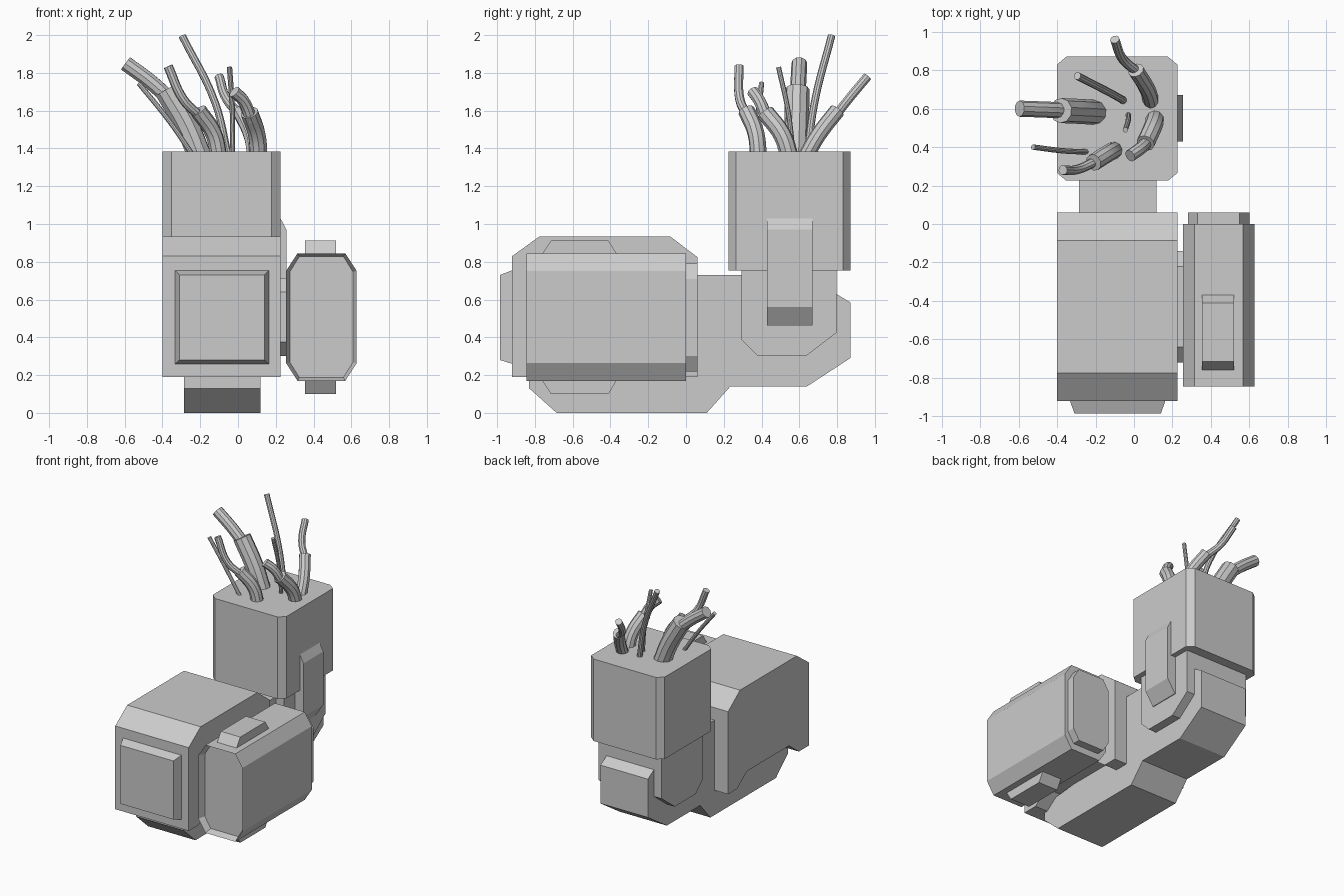
import bpy, bmesh
from mathutils import Vector

if "Cube" in bpy.data.objects:
    bpy.data.objects.remove(bpy.data.objects["Cube"])


def finish(name, bm):
    bmesh.ops.recalc_face_normals(bm, faces=bm.faces)
    me = bpy.data.meshes.new(name)
    bm.to_mesh(me)
    bm.free()
    ob = bpy.data.objects.new(name, me)
    bpy.context.collection.objects.link(ob)
    return ob


def loft(name, axis, sections, recess=None):
    """Join matching profiles; sections = [(position, [(a, b), ...]), ...]."""
    place = {'x': lambda p, a, b: (p, a, b),
             'y': lambda p, a, b: (a, p, b),
             'z': lambda p, a, b: (a, b, p)}[axis]
    bm = bmesh.new()
    rings = [[bm.verts.new(place(p, a, b)) for a, b in prof] for p, prof in sections]
    for r, s in zip(rings, rings[1:]):
        for i in range(len(r)):
            j = (i + 1) % len(r)
            bm.faces.new((r[i], r[j], s[j], s[i]))
    first = bm.faces.new(rings[0])
    bm.faces.new(rings[-1])
    bmesh.ops.recalc_face_normals(bm, faces=bm.faces)
    if recess:
        bmesh.ops.inset_region(bm, faces=[first], thickness=recess[0], depth=0)
        bmesh.ops.translate(bm, verts=first.verts[:], vec=recess[1])
    return finish(name, bm)


def prism(name, axis, lo, hi, prof, **kw):
    return loft(name, axis, [(lo, prof), (hi, prof)], **kw)


def rect(a0, a1, b0, b1):
    return [(a0, b0), (a1, b0), (a1, b1), (a0, b1)]


def octagon(a0, a1, b0, b1, ca, cb):
    return [(a0 + ca, b0), (a1 - ca, b0), (a1, b0 + cb), (a1, b1 - cb),
            (a1 - ca, b1), (a0 + ca, b1), (a0, b1 - cb), (a0, b0 + cb)]


# Main housing with chamfered top edges and a shallow notch underneath
prism("main_housing", 'x', -0.40, 0.225,
      [(-0.92, 0.19), (-0.92, 0.83), (-0.775, 0.935), (-0.085, 0.935), (0.06, 0.825),
       (0.06, 0.19), (-0.05, 0.19), (-0.17, 0.28), (-0.68, 0.28), (-0.80, 0.19)])

# Tapered front plate
loft("front_plate", 'y', [(-0.985, rect(-0.31, 0.14, 0.28, 0.73)),
                          (-0.915, rect(-0.335, 0.165, 0.258, 0.757))])

# Bent support arm running under the housing to the rear block
prism("support_arm", 'x', -0.285, 0.118,
      [(-0.83, 0.25), (-0.83, 0.13), (-0.685, 0), (0.11, 0), (0.235, 0.14), (0.64, 0.14),
       (0.87, 0.29), (0.87, 0.585), (0.795, 0.63), (0.795, 0.77), (0.30, 0.77),
       (0.30, 0.73), (-0.3, 0.73), (-0.3, 0.3)])

# Yoke hugging the arm below the block
prism("yoke", 'x', -0.35, 0.185,
      [(0.295, 0.77), (0.295, 0.385), (0.38, 0.302), (0.637, 0.302),
       (0.796, 0.424), (0.796, 0.77)])

# Cable block and the clip on its right side
prism("cable_block", 'z', 0.755, 1.385, octagon(-0.40, 0.225, 0.225, 0.87, 0.048, 0.04))
prism("side_clip", 'y', 0.43, 0.67,
      [(0.1, 1.03), (0.225, 1.03), (0.256, 0.97), (0.256, 0.56), (0.19, 0.46), (0.1, 0.46)])

# Side pod with recessed front, rear cap and mounting pad
prism("side_pod", 'y', -0.845, 0.0, octagon(0.255, 0.628, 0.17, 0.845, 0.06, 0.093),
      recess=(0.02, (0, 0.05, 0)))
prism("pod_rear_cap", 'y', -0.02, 0.06, octagon(0.28, 0.60, 0.22, 0.79, 0.05, 0.08))
prism("pod_mount", 'x', 0.2, 0.28, octagon(-0.72, -0.14, 0.30, 0.715, 0.08, 0.075))

# Tabs above and below the pod
for name, base, tip in (("pod_tab_top", 0.83, 0.912), ("pod_tab_bottom", 0.185, 0.10)):
    loft(name, 'z', [(base, rect(0.355, 0.52, -0.77, -0.36)),
                     (tip, rect(0.355, 0.52, -0.715, -0.41))])


def tube(name, pts, radius):
    """Smooth capped tube through a few points."""
    cu = bpy.data.curves.new(name, 'CURVE')
    cu.dimensions = '3D'
    cu.bevel_depth = radius
    cu.bevel_resolution = 3
    cu.resolution_u = 6
    cu.use_fill_caps = True
    sp = cu.splines.new('BEZIER')
    sp.bezier_points.add(len(pts) - 1)
    for bp, p in zip(sp.bezier_points, pts):
        bp.co = Vector(p)
        bp.handle_left_type = bp.handle_right_type = 'AUTO'
    ob = bpy.data.objects.new(name, cu)
    bpy.context.collection.objects.link(ob)
    bpy.ops.object.select_all(action='DESELECT')
    ob.select_set(True)
    bpy.context.view_layer.objects.active = ob
    bpy.ops.object.convert(target='MESH')
    bpy.ops.object.shade_smooth_by_angle()


# Sleeved cables: thick sleeve, thinner core emerging from its end
sleeved = {
    "left": ([(-0.20, 0.58, 1.35), (-0.27, 0.585, 1.52), (-0.38, 0.59, 1.71)], 0.065,
             [(-0.35, 0.59, 1.65), (-0.46, 0.595, 1.75), (-0.595, 0.60, 1.85)], 0.042),
    "front": ([(-0.10, 0.385, 1.35), (-0.13, 0.37, 1.48), (-0.21, 0.32, 1.60)], 0.045,
              [(-0.20, 0.325, 1.57), (-0.29, 0.285, 1.66), (-0.37, 0.28, 1.835)], 0.025),
    "right": ([(0.11, 0.55, 1.35), (0.10, 0.51, 1.47), (0.06, 0.42, 1.59)], 0.048,
              [(0.07, 0.43, 1.55), (0.03, 0.39, 1.65), (-0.02, 0.355, 1.70)], 0.033),
    "rear": ([(0.09, 0.63, 1.35), (0.07, 0.70, 1.47), (0.01, 0.80, 1.60)], 0.042,
             [(0.02, 0.79, 1.57), (-0.06, 0.86, 1.66), (-0.10, 0.96, 1.78)], 0.025),
}
for side, (outer, r_outer, core, r_core) in sleeved.items():
    tube(f"cable_sleeve_{side}", outer, r_outer)
    tube(f"cable_core_{side}", core, r_core)

# Bare wires
tube("wire_tall", [(-0.05, 0.64, 1.35), (-0.12, 0.68, 1.64), (-0.295, 0.77, 1.995)], 0.02)
tube("wire_left", [(-0.23, 0.375, 1.35), (-0.36, 0.38, 1.54), (-0.525, 0.40, 1.745)], 0.014)
tube("wire_middle", [(-0.03, 0.57, 1.35), (-0.03, 0.54, 1.60), (-0.045, 0.49, 1.83)], 0.014)
